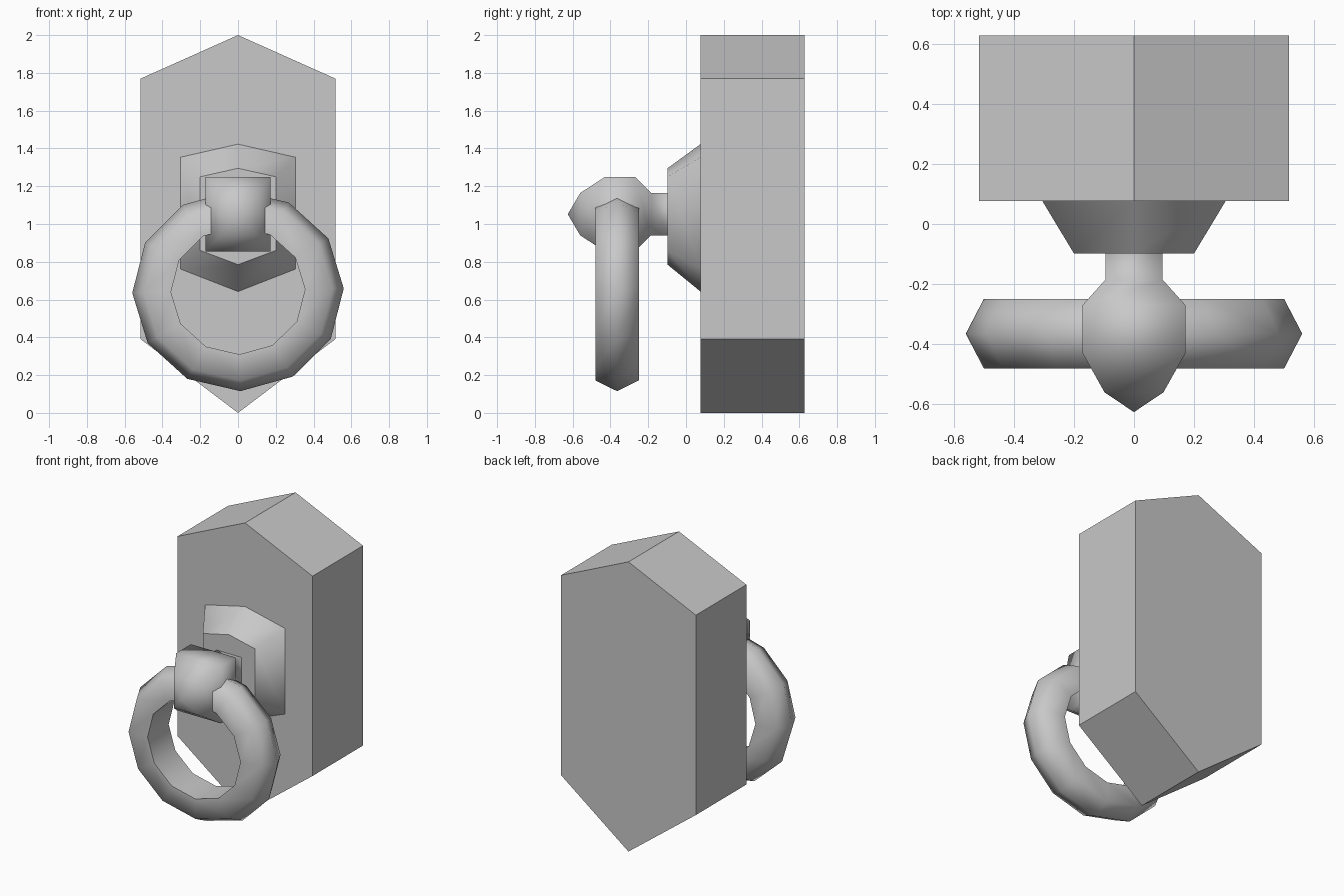
import bpy
import bmesh
from math import cos, sin, radians, tau

cube = bpy.data.objects.get("Cube")
if cube:
    bpy.data.objects.remove(cube, do_unlink=True)

grey = bpy.data.materials.new("stone_grey")
grey.use_nodes = True
GREY = (0.58, 0.58, 0.58, 1)
grey.diffuse_color = GREY
grey.node_tree.nodes["Principled BSDF"].inputs["Base Color"].default_value = GREY


def loft(name, sections, smooth=True, closed=False):
    """Join equal cross-sections with quads; cap the ends unless closed."""
    bm = bmesh.new()
    loops = [[bm.verts.new(p) for p in s] for s in sections]
    n = len(loops[0])
    pairs = list(zip(loops, loops[1:]))
    if closed:
        pairs.append((loops[-1], loops[0]))
    for a, b in pairs:
        for i in range(n):
            j = (i + 1) % n
            bm.faces.new((a[i], a[j], b[j], b[i])).smooth = smooth
    if not closed:
        bm.faces.new(loops[0])
        bm.faces.new(loops[-1])
    bmesh.ops.remove_doubles(bm, verts=bm.verts, dist=0.0005)
    bmesh.ops.recalc_face_normals(bm, faces=bm.faces)
    mesh = bpy.data.meshes.new(name)
    bm.to_mesh(mesh)
    bm.free()
    mesh.materials.append(grey)
    obj = bpy.data.objects.new(name, mesh)
    bpy.context.collection.objects.link(obj)
    return obj


def pointed(y, w, tip_low, low, high, tip_high):
    """Upright hexagon with points at top and bottom."""
    return [(0, y, tip_low), (w, y, low), (w, y, high),
            (0, y, tip_high), (-w, y, high), (-w, y, low)]


# Thick pointed back block
loft("back_block", [pointed(0.077, 0.515, 0, 0.39, 1.77, 2),
                    pointed(0.628, 0.515, 0, 0.39, 1.77, 2)], smooth=False)

# Tapered mounting boss
loft("mounting_boss", [pointed(0.08, 0.307, 0.64, 0.76, 1.355, 1.425),
                       pointed(-0.098, 0.2, 0.785, 0.86, 1.25, 1.295)])


# Square-section knob with stem and pointed tip: (y, half width, half height)
def square(y, w, h, z=1.052):
    return [(-w, y, z - h), (w, y, z - h), (w, y, z + h), (-w, y, z + h)]


knob_profile = [(-0.09, 0.095, 0.112), (-0.185, 0.095, 0.112),
                (-0.27, 0.171, 0.197), (-0.43, 0.171, 0.197),
                (-0.56, 0.098, 0.112)]
knob = loft("knob", [square(*p) for p in knob_profile] +
            [square(-0.626, 0.0001, 0.0001)])

# Hanging ring: flat inside, ridged outside: (radius, depth offset)
ring_section = [(0.56, 0), (0.5, 0.115), (0.355, 0.115),
                (0.355, -0.115), (0.5, -0.115)]
SEGMENTS = 12
ring_sections = []
for k in range(SEGMENTS):
    a = tau * k / SEGMENTS + radians(1.3)
    ring_sections.append([(r * cos(a), -0.365 + d, 0.647 + 0.95 * r * sin(a))
                          for r, d in ring_section])
ring = loft("hanging_ring", ring_sections, closed=True)

# Keep the inner rims of the ring crisp
bpy.ops.object.select_all(action='DESELECT')
ring.select_set(True)
bpy.context.view_layer.objects.active = ring
bpy.ops.object.shade_smooth_by_angle(angle=radians(75))
